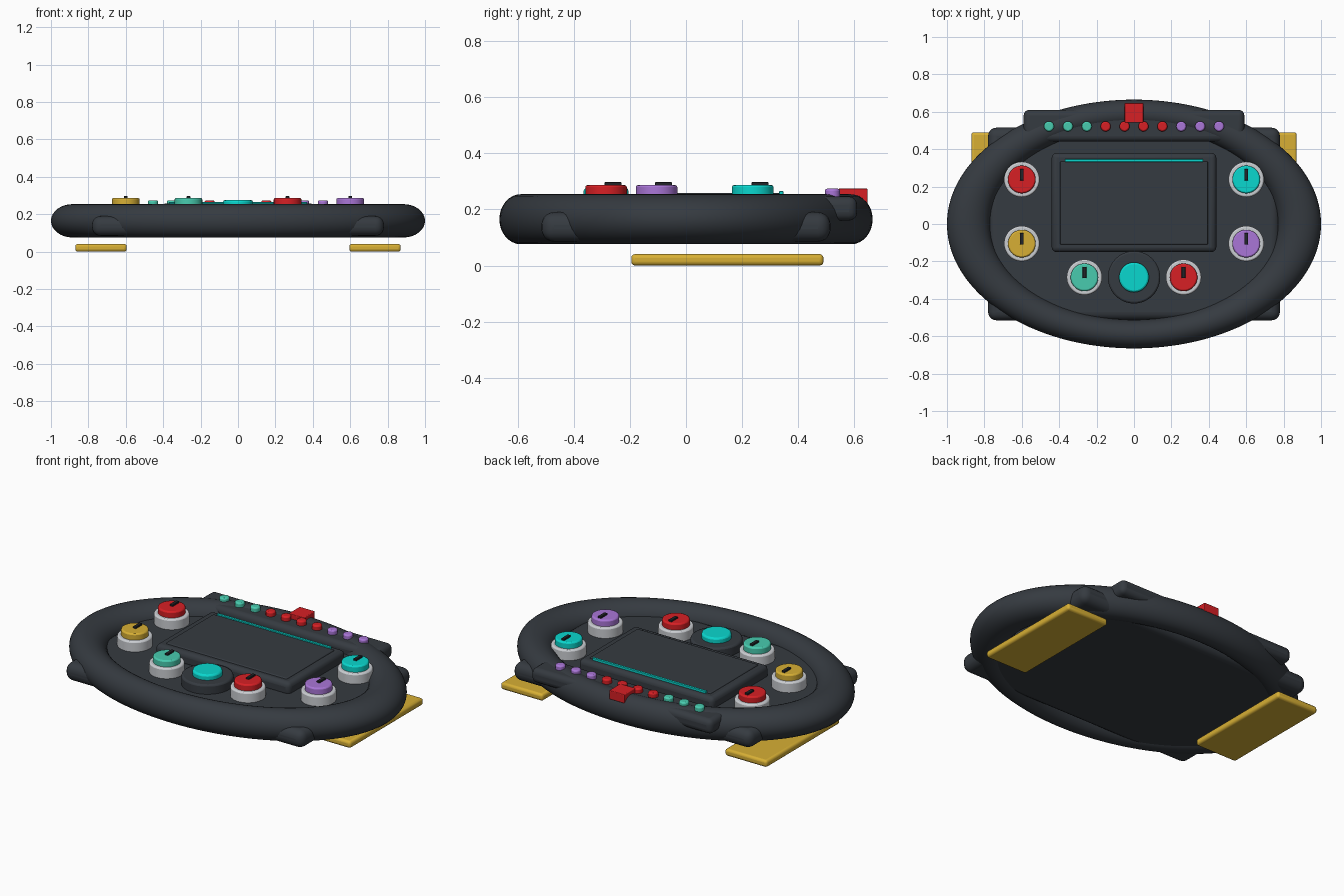
import bpy
import math
from mathutils import Matrix

old = bpy.data.objects.get("Cube")
if old:
    bpy.data.objects.remove(old)


def material(name, r, g, b):
    m = bpy.data.materials.new(name)
    m.use_nodes = True
    m.diffuse_color = (r, g, b, 1)
    m.node_tree.nodes["Principled BSDF"].inputs["Base Color"].default_value = (r, g, b, 1)
    return m


dark = material("charcoal", 0.036, 0.043, 0.052)
black = material("black", 0.015, 0.017, 0.02)
silver = material("silver", 0.6, 0.62, 0.65)
red = material("red", 0.68, 0.014, 0.018)
cyan = material("cyan", 0.003, 0.68, 0.62)
gold = material("gold", 0.68, 0.43, 0.035)
purple = material("purple", 0.4, 0.18, 0.68)
green = material("green", 0.065, 0.6, 0.43)


def finish(name, mat, bevel=0, segments=3):
    ob = bpy.context.object
    ob.name = name
    ob.data.materials.append(mat)
    if bevel:
        mod = ob.modifiers.new("Bevel", "BEVEL")
        mod.width = bevel
        mod.segments = segments
        mod.limit_method = "ANGLE"
    bpy.ops.object.shade_smooth_by_angle(angle=math.radians(40))
    return ob


def box(name, mat, x, y, z, bevel=0, segments=3):
    """Box given by its low and high limits on each axis."""
    bpy.ops.mesh.primitive_cube_add(size=1)
    size = [hi - lo for lo, hi in (x, y, z)]
    middle = [(hi + lo) / 2 for lo, hi in (x, y, z)]
    bpy.context.object.data.transform(Matrix.Diagonal((*size, 1)))
    bpy.context.object.location = middle
    return finish(name, mat, bevel, segments)


def disc(name, mat, x, y, radius, z, bevel=0, sides=48):
    bpy.ops.mesh.primitive_cylinder_add(vertices=sides, radius=radius, depth=z[1] - z[0],
                                        location=(x, y, (z[0] + z[1]) / 2))
    return finish(name, mat, bevel, 2)


# Oval rim
bpy.ops.mesh.primitive_torus_add(major_radius=0.885, minor_radius=0.115,
                                 major_segments=128, minor_segments=32,
                                 location=(0, 0, 0.165))
bpy.context.object.data.transform(Matrix.Diagonal((1, 0.665, 0.775, 1)))
finish("rim", dark)

# Body and upper light bar, both running through the rim
box("body", dark, (-0.78, 0.78), (-0.515, 0.515), (0.085, 0.19), 0.045, 5)
box("light_bar", dark, (-0.59, 0.59), (0.44, 0.61), (0.16, 0.246), 0.03, 4)

# Display
box("display_frame", dark, (-0.44, 0.44), (-0.15, 0.38), (0.17, 0.252), 0.025)
box("display_screen", dark, (-0.395, 0.395), (-0.11, 0.335), (0.24, 0.258), 0.006)
box("display_strip", cyan, (-0.37, 0.37), (0.332, 0.347), (0.245, 0.265), 0.002)

# Centre button
disc("centre_base", dark, 0, -0.285, 0.14, (0.17, 0.245), 0.01)
disc("centre_button", cyan, 0, -0.285, 0.08, (0.235, 0.276), 0.01)

# Rotary knobs: collar, cap and pointer
knobs = [
    ("upper_right", -0.6, 0.238, red), ("upper_left", 0.6, 0.238, cyan),
    ("middle_right", -0.6, -0.105, gold), ("middle_left", 0.6, -0.105, purple),
    ("lower_right", -0.265, -0.285, green), ("lower_left", 0.265, -0.285, red),
]
for name, x, y, colour in knobs:
    disc(name + "_collar", silver, x, y, 0.095, (0.17, 0.25), 0.008)
    disc(name + "_cap", colour, x, y, 0.074, (0.24, 0.287), 0.008)
    box(name + "_pointer", black, (x - 0.01, x + 0.01), (y - 0.005, y + 0.056),
        (0.28, 0.297), 0.003)

# Row of indicator lights
for i, colour in enumerate([green] * 3 + [red] * 4 + [purple] * 3):
    disc("indicator_light_%d" % (i + 1), colour, (i - 4.5) * 0.101, 0.522, 0.027,
         (0.23, 0.274), 0.008, 24)

# Top marker
box("top_marker", red, (-0.05, 0.05), (0.542, 0.647), (0.222, 0.274), 0.004)

# Shift paddles
for side, s in (("right", -1), ("left", 1)):
    box(side + "_paddle", gold, sorted((s * 0.595, s * 0.87)), (-0.195, 0.49),
        (0, 0.041), 0.014)
